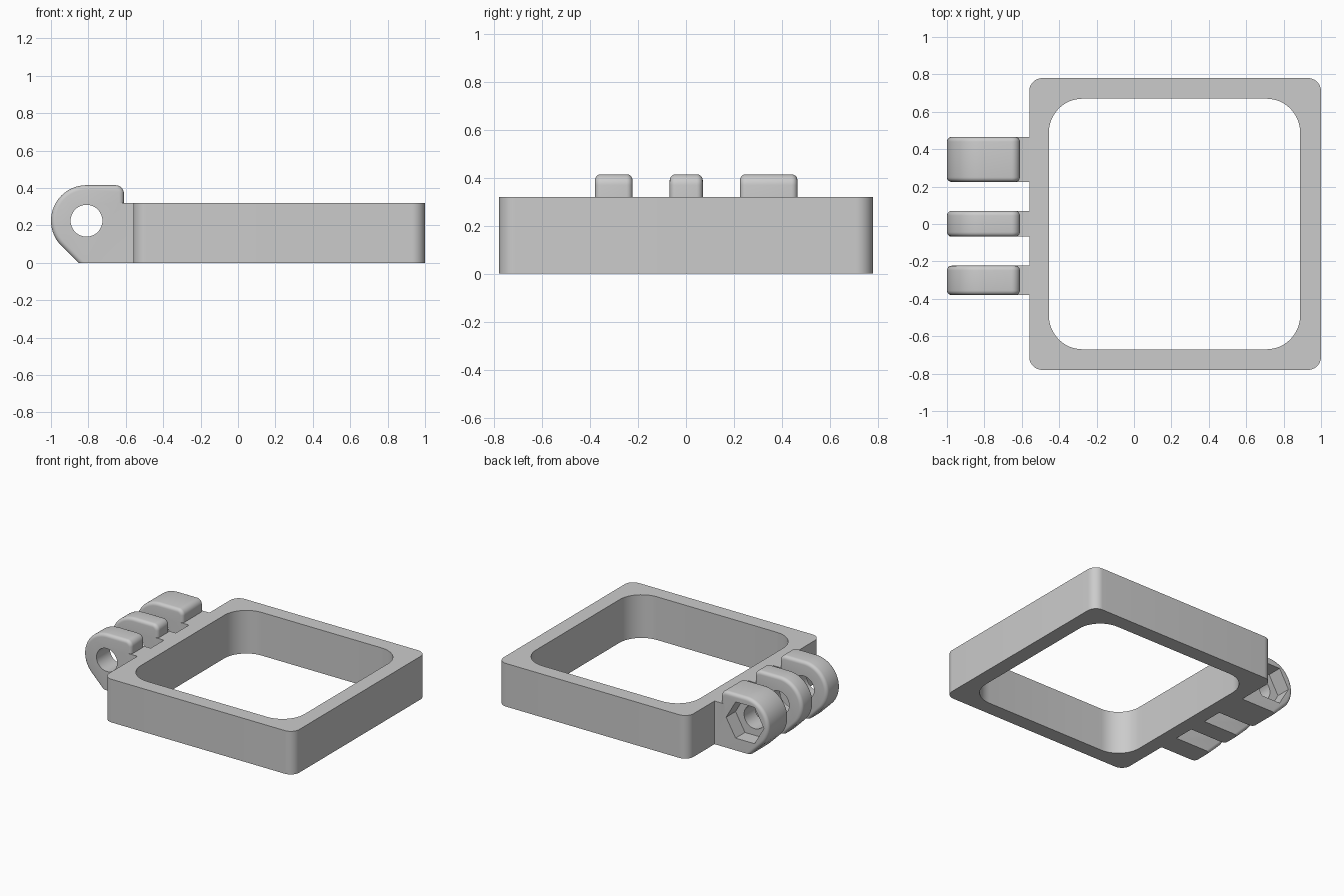
import bpy, bmesh, math

if "Cube" in bpy.data.objects:
    bpy.data.objects.remove(bpy.data.objects["Cube"])

grey = bpy.data.materials.new("light grey plastic")
grey.diffuse_color = (0.6, 0.6, 0.6, 1)
grey.use_nodes = True
grey.node_tree.nodes["Principled BSDF"].inputs["Base Color"].default_value = grey.diffuse_color
HOLE_X, HOLE_Z = -0.81, 0.225      # axis of the hinge bolt


def make_object(name, bm):
    bmesh.ops.recalc_face_normals(bm, faces=bm.faces[:])
    mesh = bpy.data.meshes.new(name)
    bm.to_mesh(mesh)
    bm.free()
    mesh.materials.append(grey)
    obj = bpy.data.objects.new(name, mesh)
    bpy.context.collection.objects.link(obj)
    return obj


def loft(loops, closed=False):
    """Join equal-length point loops with quads, capping the ends unless closed."""
    bm = bmesh.new()
    rings = [[bm.verts.new(p) for p in loop] for loop in loops]
    n = len(rings[0])
    pairs = list(zip(rings, rings[1:]))
    if closed:
        pairs.append((rings[-1], rings[0]))
    else:
        bm.faces.new(rings[0])
        bm.faces.new(rings[-1])
    for a, b in pairs:
        for i in range(n):
            j = (i + 1) % n
            bm.faces.new((a[i], a[j], b[j], b[i]))
    return bm


def arc(cx, cy, r, start, end, steps):
    angles = [math.radians(start + (end - start) * i / steps) for i in range(steps + 1)]
    return [(cx + r * math.cos(a), cy + r * math.sin(a)) for a in angles]


def rounded_rect(x0, x1, y0, y1, r, z):
    corners = ((x1 - r, y1 - r, 0), (x0 + r, y1 - r, 90),
               (x0 + r, y0 + r, 180), (x1 - r, y0 + r, 270))
    return [(x, y, z) for cx, cy, a in corners for x, y in arc(cx, cy, r, a, a + 90, 12)]


def lug_profile(y, inset):
    """Side outline of a hinge lug, with its outer edge drawn in by inset."""
    r, corner = 0.19 - inset, 0.045 - inset
    s = r * math.sqrt(0.5)
    pts = [(HOLE_X - 2 * s + HOLE_Z, 0)]
    pts += arc(HOLE_X, HOLE_Z, r, 225, 90, 30)
    pts += arc(-0.655, 0.37, corner, 90, 0, 8)
    pts += [(-0.61 - inset, 0.32), (-0.56, 0.32), (-0.56, 0)]
    return [(x, y, z) for x, z in pts]


def cut_prism(obj, radius, sides, y0, y1):
    """Cut a prism along the bolt axis out of obj."""
    ring = arc(HOLE_X, HOLE_Z, radius, 0, 360, sides)[:-1]
    cutter = make_object("cutter", loft([[(x, y, z) for x, z in ring] for y in (y0, y1)]))
    cutter.hide_render = True
    mod = obj.modifiers.new("cut", "BOOLEAN")
    mod.operation, mod.solver, mod.object = "DIFFERENCE", "EXACT", cutter
    bpy.context.view_layer.objects.active = obj
    bpy.ops.object.modifier_apply(modifier=mod.name)
    bpy.data.objects.remove(cutter)


# Square frame with rounded corners
outer = (-0.56, 1.0, -0.78, 0.78, 0.07)
inner = (-0.455, 0.888, -0.67, 0.67, 0.18)
parts = [make_object("frame", loft([rounded_rect(*outer, 0), rounded_rect(*outer, 0.32),
                                    rounded_rect(*inner, 0.32), rounded_rect(*inner, 0)], True))]

# Three hinge lugs with rounded rims and a bolt hole
BEVEL, STEPS = 0.025, 5
for name, y0, y1 in (("front_lug", -0.38, -0.223), ("middle_lug", -0.068, 0.07),
                     ("back_lug", 0.225, 0.465)):
    near = []
    for i in range(STEPS + 1):
        t = math.pi / 2 * i / STEPS
        near.append((BEVEL * (1 - math.cos(t)), BEVEL * (1 - math.sin(t))))
    loops = [lug_profile(y0 + d, inset) for d, inset in near]
    loops += [lug_profile(y1 - d, inset) for d, inset in reversed(near)]
    lug = make_object(name, loft(loops))
    cut_prism(lug, 0.085, 48, y0 - 0.1, y1 + 0.1)
    if name == "back_lug":         # hexagonal nut pocket
        cut_prism(lug, 0.155, 6, y1 - 0.11, y1 + 0.1)
    parts.append(lug)

# Smooth curved faces, keep hard edges
bpy.ops.object.select_all(action="DESELECT")
for obj in parts:
    obj.select_set(True)
bpy.context.view_layer.objects.active = parts[0]
bpy.ops.object.shade_smooth_by_angle(angle=math.radians(30))
